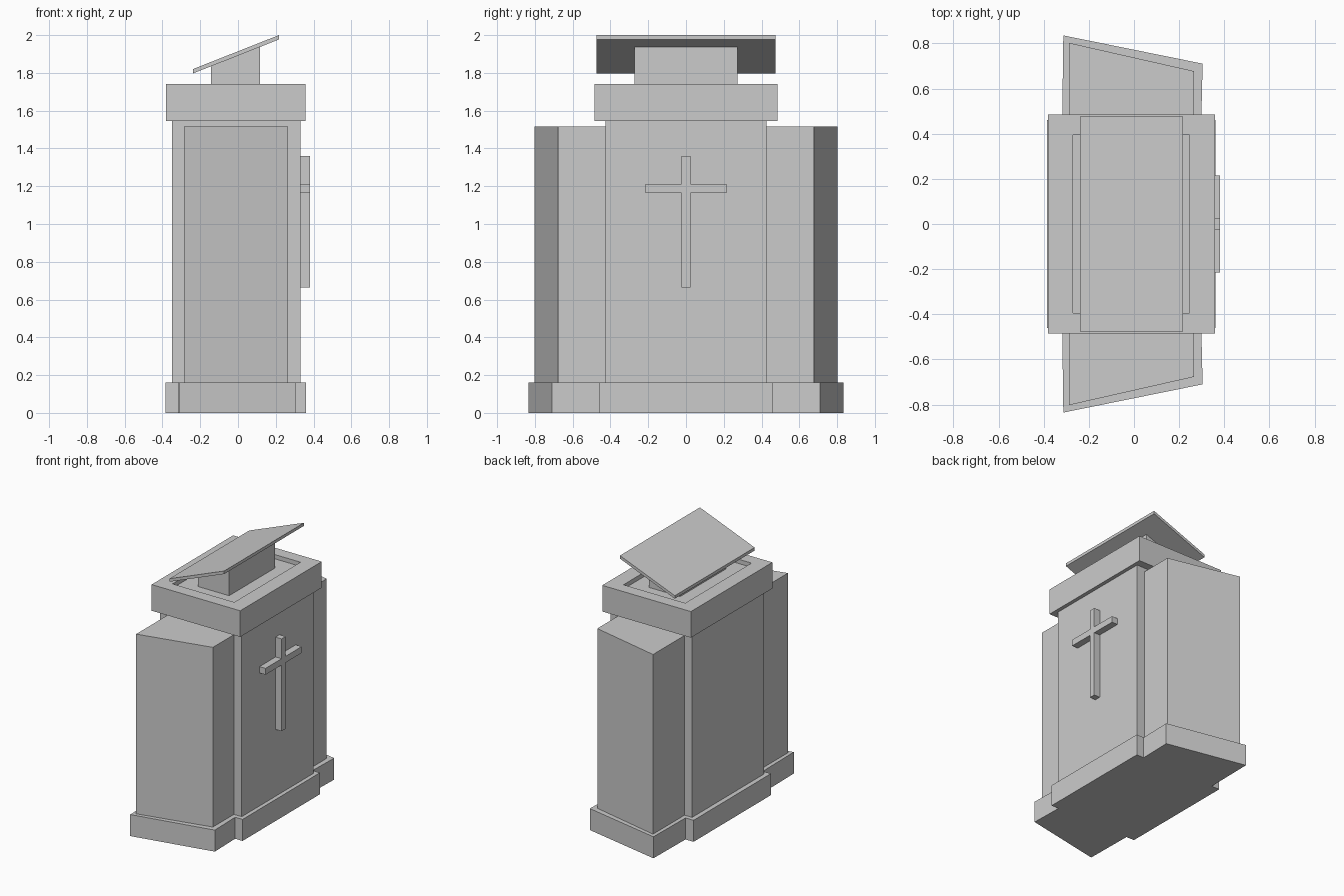
import bpy, bmesh

if "Cube" in bpy.data.objects:
    bpy.data.objects.remove(bpy.data.objects["Cube"])


def prism(name, pts, lo, hi, axis='z'):
    """Extrude a 2D profile: (x, y) along z, (x, z) along y, or (y, z) along x."""
    place = {'z': lambda a, b, t: (a, b, t),
             'y': lambda a, b, t: (a, t, b),
             'x': lambda a, b, t: (t, a, b)}[axis]
    bm = bmesh.new()
    low = [bm.verts.new(place(a, b, lo)) for a, b in pts]
    high = [bm.verts.new(place(a, b, hi)) for a, b in pts]
    n = len(pts)
    bm.faces.new(low)
    bm.faces.new(high)
    for i in range(n):
        j = (i + 1) % n
        bm.faces.new((low[i], low[j], high[j], high[i]))
    bmesh.ops.recalc_face_normals(bm, faces=bm.faces[:])
    me = bpy.data.meshes.new(name)
    bm.to_mesh(me)
    bm.free()
    ob = bpy.data.objects.new(name, me)
    bpy.context.collection.objects.link(ob)
    return ob


def rect(x0, x1, y):
    return [(x0, -y), (x1, -y), (x1, y), (x0, y)]


# Plinth: one stepped outline, mirrored across y
half = [(-0.385, 0.46), (-0.318, 0.46), (-0.313, 0.835),
        (0.304, 0.71), (0.298, 0.46), (0.36, 0.46)]
prism("plinth", half + [(x, -y) for x, y in reversed(half)], 0, 0.162)

# Central body
prism("body", rect(-0.35, 0.33, 0.427), 0.162, 1.545)

# Tapered side wings
for side, s in (("left", -1), ("right", 1)):
    prism("wing_" + side, [(-0.287, s * 0.427), (0.265, s * 0.427),
                           (0.265, s * 0.677), (-0.287, s * 0.802)], 0.162, 1.515)

# Top slab with a shallow inset recess
slab = prism("top_slab", rect(-0.38, 0.358, 0.485), 1.545, 1.742)
bm = bmesh.new()
bm.from_mesh(slab.data)
top = max(bm.faces, key=lambda f: f.calc_center_median().z)
bmesh.ops.inset_region(bm, faces=[top], thickness=0.09)
inner = sorted(top.verts, key=lambda v: v.co.x)
for i, v in enumerate(inner):
    v.co.x = -0.27 if i < 2 else 0.245
    v.co.y = 0.394 if v.co.y > 0 else -0.394
floor = bmesh.ops.extrude_face_region(bm, geom=[top])
for v in [g for g in floor["geom"] if isinstance(g, bmesh.types.BMVert)]:
    v.co.z = 1.71
if top.is_valid:
    bmesh.ops.delete(bm, geom=[top], context='FACES_ONLY')
bmesh.ops.recalc_face_normals(bm, faces=bm.faces[:])
bm.to_mesh(slab.data)
bm.free()

# Slant-topped support and the sloping reading board
prism("board_support", [(-0.142, 1.71), (0.117, 1.71), (0.117, 1.939), (-0.142, 1.84)],
      -0.273, 0.273, 'y')
prism("reading_board", [(-0.239, 1.797), (0.217, 1.977), (0.217, 2.0), (-0.239, 1.82)],
      -0.475, 0.475, 'y')

# Raised cross on the side face
w, arm, z0, z1, z2, z3 = 0.024, 0.215, 0.665, 1.163, 1.211, 1.36
half = [(w, z0), (w, z1), (arm, z1), (arm, z2), (w, z2), (w, z3)]
prism("cross", half + [(-y, z) for y, z in reversed(half)], 0.33, 0.38, 'x')
